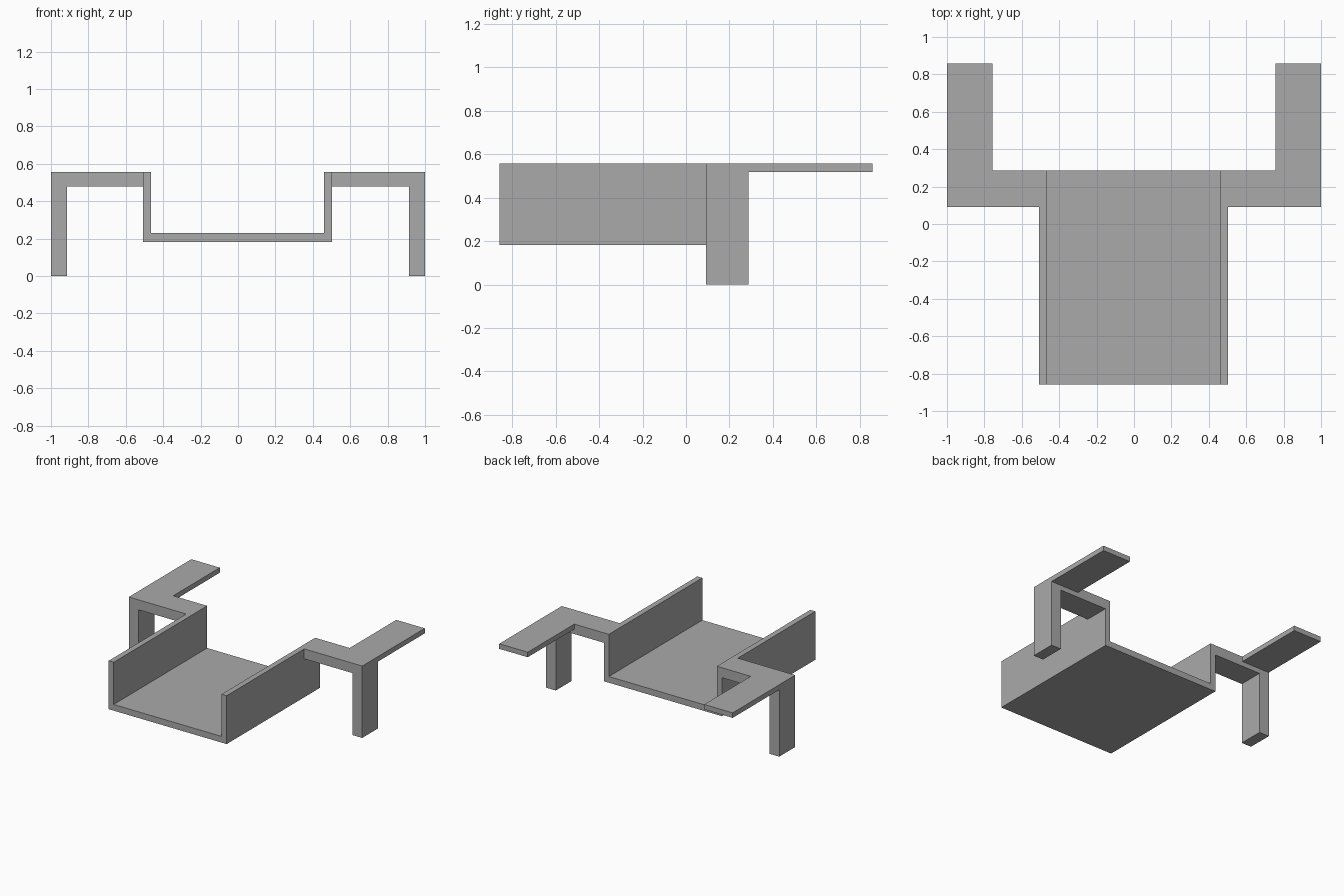
import bpy
import bmesh
from mathutils import Vector

cube = bpy.data.objects.get("Cube")
if cube:
    bpy.data.objects.remove(cube, do_unlink=True)

grey = bpy.data.materials.new("plain grey")
grey.use_nodes = True
COLOUR = (0.4, 0.4, 0.4, 1)
grey.diffuse_color = COLOUR
grey.node_tree.nodes["Principled BSDF"].inputs["Base Color"].default_value = COLOUR

TOP = 0.557
FRONT, BACK = -0.857, 0.857
ARM_FRONT, ARM_BACK = 0.092, 0.287


def extrude_profile(name, points, y0, y1):
    """Extrude an x-z outline along y from y0 to y1."""
    bm = bmesh.new()
    face = bm.faces.new([bm.verts.new((x, y0, z)) for x, z in points])
    grown = bmesh.ops.extrude_face_region(bm, geom=[face])["geom"]
    verts = [v for v in grown if isinstance(v, bmesh.types.BMVert)]
    bmesh.ops.translate(bm, verts=verts, vec=Vector((0, y1 - y0, 0)))
    bmesh.ops.recalc_face_normals(bm, faces=bm.faces)
    mesh = bpy.data.meshes.new(name)
    bm.to_mesh(mesh)
    bm.free()
    mesh.materials.append(grey)
    obj = bpy.data.objects.new(name, mesh)
    bpy.context.collection.objects.link(obj)


# Open U-shaped tray
left, right, wall = -0.508, 0.503, 0.043
bottom, floor = 0.182, 0.23
extrude_profile("tray", [
    (left, bottom), (right, bottom), (right, TOP), (right - wall, TOP),
    (right - wall, floor), (left + wall, floor), (left + wall, TOP), (left, TOP),
], FRONT, ARM_BACK)

# Side brackets with legs, and the flat prongs behind them
for side, sign, inner in (("left", 1, right), ("right", -1, left)):
    outer = sign
    leg = sign * 0.915
    extrude_profile(side + "_bracket", [
        (inner, TOP), (outer, TOP), (outer, 0), (leg, 0), (leg, 0.48), (inner, 0.48),
    ], ARM_FRONT, ARM_BACK)
    prong = sign * 0.756
    extrude_profile(side + "_prong", [
        (prong, TOP), (outer, TOP), (outer, 0.518), (prong, 0.518),
    ], ARM_BACK, BACK)
